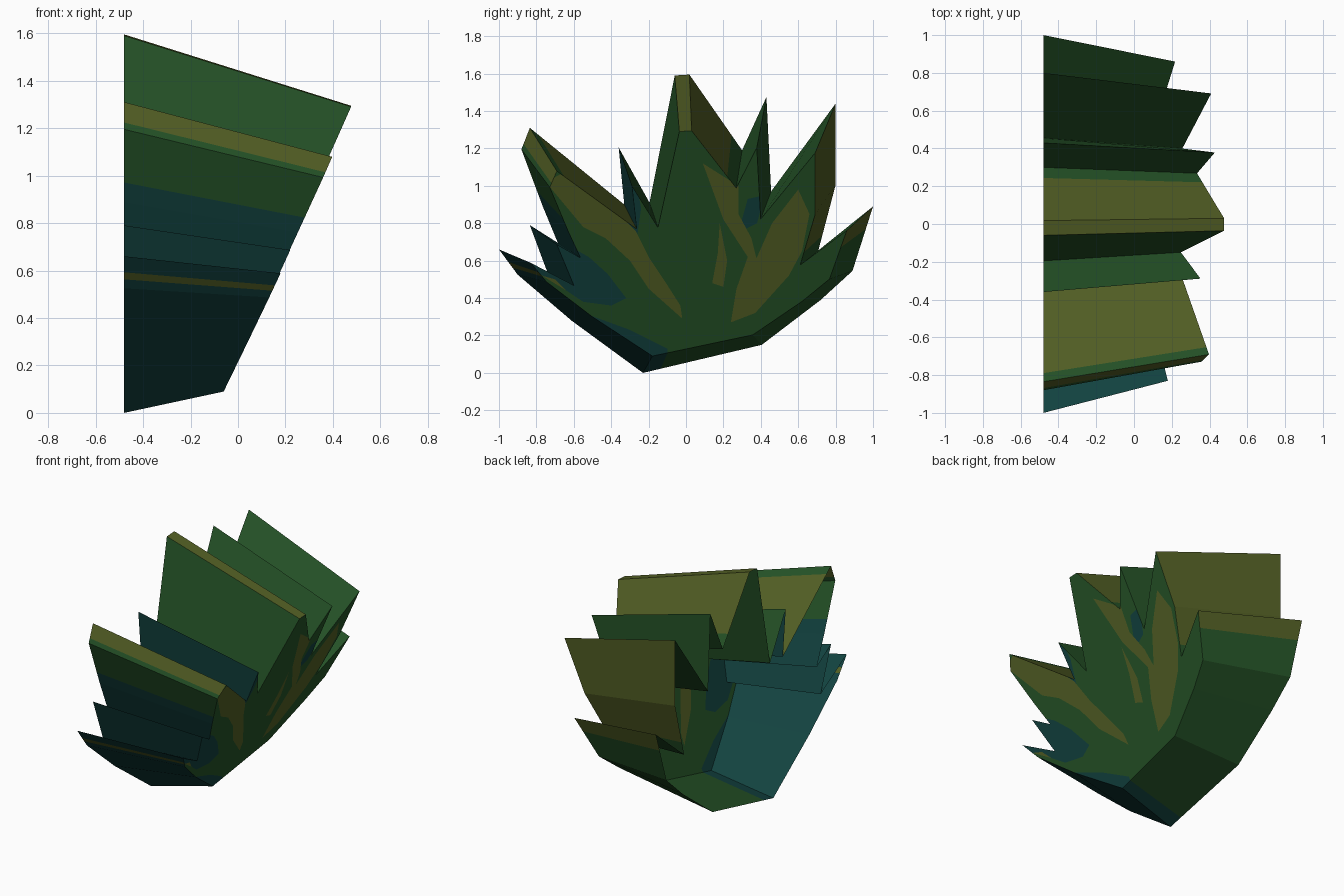
import bpy
from mathutils import Vector
from mathutils.geometry import delaunay_2d_cdt

if "Cube" in bpy.data.objects:
    bpy.data.objects.remove(bpy.data.objects["Cube"])

BACK_X = -0.48
GREEN, OLIVE, TEAL = 0, 1, 2


def material(name, rgb):
    m = bpy.data.materials.new(name)
    m.diffuse_color = (*rgb, 1)
    m.use_nodes = True
    m.node_tree.nodes["Principled BSDF"].inputs["Base Color"].default_value = m.diffuse_color
    return m


MATS = [material("leaf_green", (0.018, 0.085, 0.020)),
        material("olive", (0.086, 0.115, 0.018)),
        material("deep_teal", (0.006, 0.054, 0.050))]

# Leaf cluster outline on the open back, counter-clockwise (y, z)
OUTLINE = [(-.23, 0), (.405, .15), (.72, .39), (.89, .545), (1, .89), (.705, .645),
           (.80, 1.005), (.80, 1.44), (.455, .97), (.43, 1.475), (.30, 1.19),
           (.018, 1.595), (-.06, 1.59), (-.195, .91), (-.36, 1.205), (-.33, .90),
           (-.835, 1.31), (-.88, 1.195), (-.765, .888), (-.685, .695),
           (-.835, .79), (-.727, .50), (-1, .66), (-.90, .525), (-.61, .278)]

# Colour bands along each outline edge: (end fraction, colour)
G, O, T = [(1, GREEN)], [(1, OLIVE)], [(1, TEAL)]
BANDS = [[(.15, TEAL), (1, GREEN)], G, G, [(.65, GREEN), (1, OLIVE)], G,
         [(.25, GREEN), (1, OLIVE)], O, G, G, G, [(.2, GREEN), (1, OLIVE)],
         O, G, G, T, [(.91, OLIVE), (1, GREEN)], [(.75, OLIVE), (1, GREEN)],
         [(.73, GREEN), (1, TEAL)], T, T, T, T,
         [(.5, TEAL), (.72, OLIVE), (1, TEAL)], T, T]

# Painted patches on the front face (y, z); later ones win
PATCHES = [
    (TEAL, [(-.9, .6), (-.7, .48), (-.55, .38), (-.4, .36), (-.32, .4), (-.42, .53),
            (-.52, .62), (-.7, .72)]),
    (TEAL, [(-.55, .2), (-.2, .03), (-.1, .08), (-.1, .13), (-.3, .23), (-.52, .31)]),
    (TEAL, [(-.34, .72), (-.26, .74), (-.24, .88), (-.28, 1.1), (-.36, 1.1)]),
    (TEAL, [(.28, .75), (.38, .8), (.42, .95), (.33, .93)]),
    (OLIVE, [(-.75, 1.02), (-.55, .78), (-.43, .72), (-.3, .6), (-.2, .45), (-.02, .29),
             (-.03, .36), (-.1, .47), (-.2, .62), (-.27, .76), (-.6, 1.1)]),
    (OLIVE, [(.24, .27), (.37, .32), (.55, .52), (.62, .65), (.66, .85), (.6, .98),
             (.46, .8), (.38, .62), (.27, .45)]),
    (OLIVE, [(.09, 1.12), (.2, .82), (.33, .62), (.27, .45), (.38, .6), (.35, .72),
             (.28, .85), (.28, 1.0)]),
    (OLIVE, [(.18, .80), (.17, .64), (.14, .48), (.2, .46), (.22, .6)]),
    (OLIVE, [(-.77, .52), (-.64, .44), (-.7, .5)]),
]


def front_point(y, z):
    """Front end of an outline point: smaller, raised and tilted."""
    return (-.065 + .34 * z - .02 * y, .845 * y + .015, .09 + .755 * z)


def build(name, verts, faces, colours):
    me = bpy.data.meshes.new(name)
    me.from_pydata(verts, [], faces)
    for m in MATS:
        me.materials.append(m)
    for p, c in zip(me.polygons, colours):
        p.material_index = c
    ob = bpy.data.objects.new(name, me)
    bpy.context.collection.objects.link(ob)
    return ob


def inside(p, poly):
    hit = False
    for (ay, az), (by, bz) in zip(poly, poly[1:] + poly[:1]):
        if (az > p[1]) != (bz > p[1]) and p[0] < ay + (p[1] - az) * (by - ay) / (bz - az):
            hit = not hit
    return hit


# Leaf sides: one tapered strip per outline edge, split into colour bands
verts, faces, colours = [], [], []
for i, a in enumerate(OUTLINE):
    b = OUTLINE[(i + 1) % len(OUTLINE)]
    start = 0
    for end, colour in BANDS[i]:
        p, q = [(a[0] + (b[0] - a[0]) * t, a[1] + (b[1] - a[1]) * t) for t in (start, end)]
        n = len(verts)
        verts += [(BACK_X, *p), (BACK_X, *q), front_point(*q), front_point(*p)]
        faces.append((n, n + 1, n + 2, n + 3))
        colours.append(colour)
        start = end
build("leaf_sides", verts, faces, colours)

# Front face: outline cut along the patch borders, coloured by patch
rim = [front_point(*p)[1:] for p in OUTLINE]
pts, edges = [], []
for loop in [rim] + [poly for _, poly in PATCHES]:
    n, k = len(pts), len(loop)
    pts += [Vector(p) for p in loop]
    edges += [(n + j, n + (j + 1) % k) for j in range(k)]
cut_pts, _, tris, *_ = delaunay_2d_cdt(pts, edges, [], 0, 1e-5)
faces, colours = [], []
for t in tris:
    c = sum((cut_pts[j] for j in t), Vector((0, 0))) / len(t)
    if inside(c, rim):
        faces.append(tuple(t))
        colours.append(([GREEN] + [col for col, poly in PATCHES if inside(c, poly)])[-1])
verts = [front_point((p.x - .015) / .845, (p.y - .09) / .755) for p in cut_pts]
build("leaf_front", verts, faces, colours)
